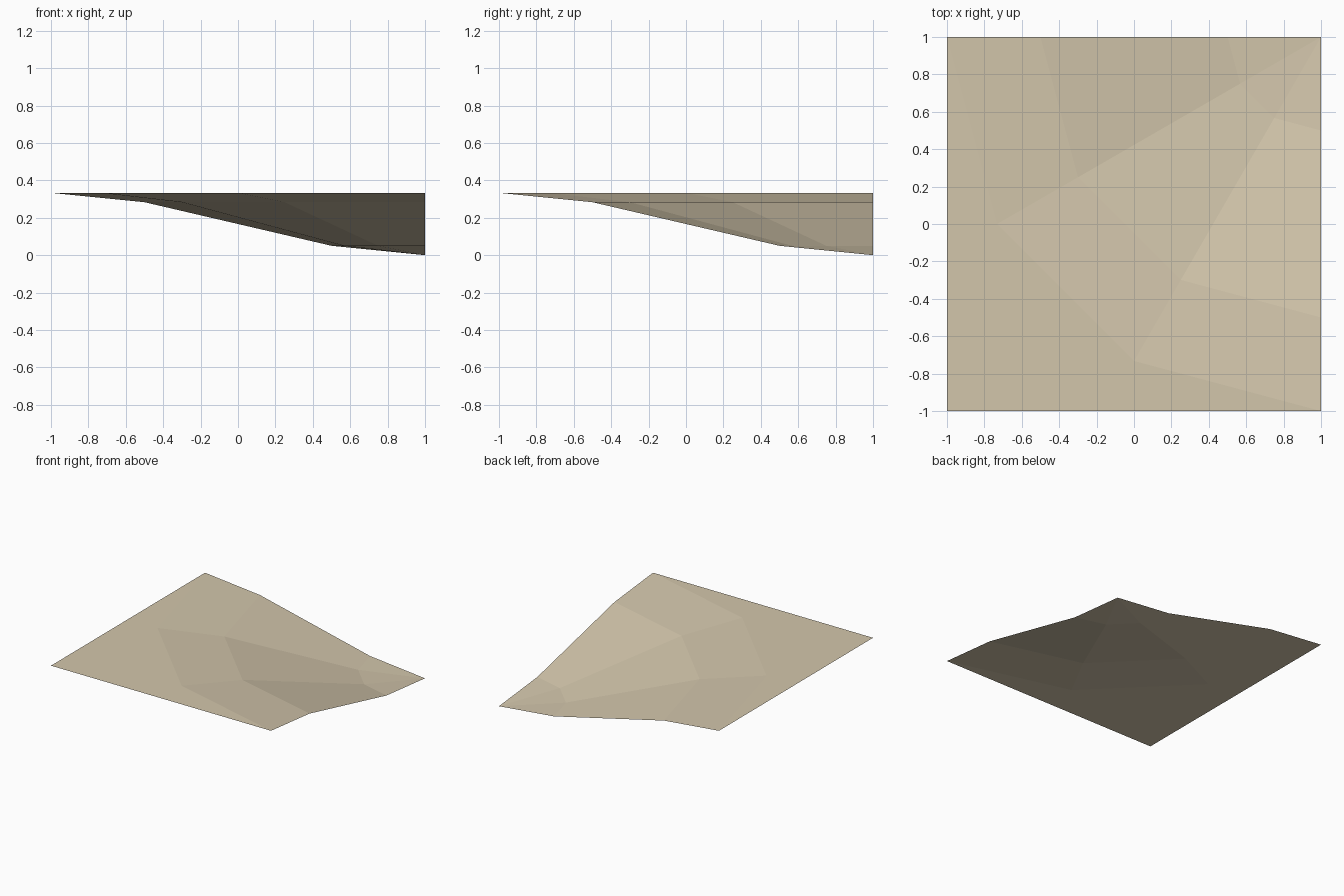
import bpy
import bmesh
from math import sin, cos, pi

cube = bpy.data.objects.get("Cube")
if cube:
    bpy.data.objects.remove(cube, do_unlink=True)

TOP = 0.333
SEGMENTS = 3

# Single sand colour
sand = bpy.data.materials.new("sand")
sand.use_nodes = True
colour = (0.65, 0.565, 0.41, 1)
sand.diffuse_color = colour
bsdf = sand.node_tree.nodes["Principled BSDF"]
bsdf.inputs["Base Color"].default_value = colour
bsdf.inputs["Roughness"].default_value = 0.9

bm = bmesh.new()


def arc(radius, z):
    """Quarter ring of vertices around the low corner."""
    angles = [i * pi / 2 / SEGMENTS for i in range(SEGMENTS + 1)]
    return [bm.verts.new((1 - radius * sin(a), 1 - radius * cos(a), z)) for a in angles]


# Slope profile as (radius, height), swept around the low corner
low_corner = bm.verts.new((1, 1, 0))
high_corner = bm.verts.new((-1, -1, TOP))
rings = [arc(r, z) for r, z in ((0.5, 0.05), (1.5, 0.283), (2, TOP))]

for i in range(SEGMENTS):
    # Bottom of the hollow
    bm.faces.new((low_corner, rings[0][i + 1], rings[0][i]))
    # Sloping bands
    for inner, outer in zip(rings, rings[1:]):
        bm.faces.new((inner[i], inner[i + 1], outer[i + 1], outer[i]))
    # Level ground out to the high corner
    bm.faces.new((rings[-1][i], rings[-1][i + 1], high_corner))

mesh = bpy.data.meshes.new("sloped_ground_corner")
bm.to_mesh(mesh)
bm.free()
mesh.materials.append(sand)
ground = bpy.data.objects.new("sloped_ground_corner", mesh)
bpy.context.collection.objects.link(ground)
